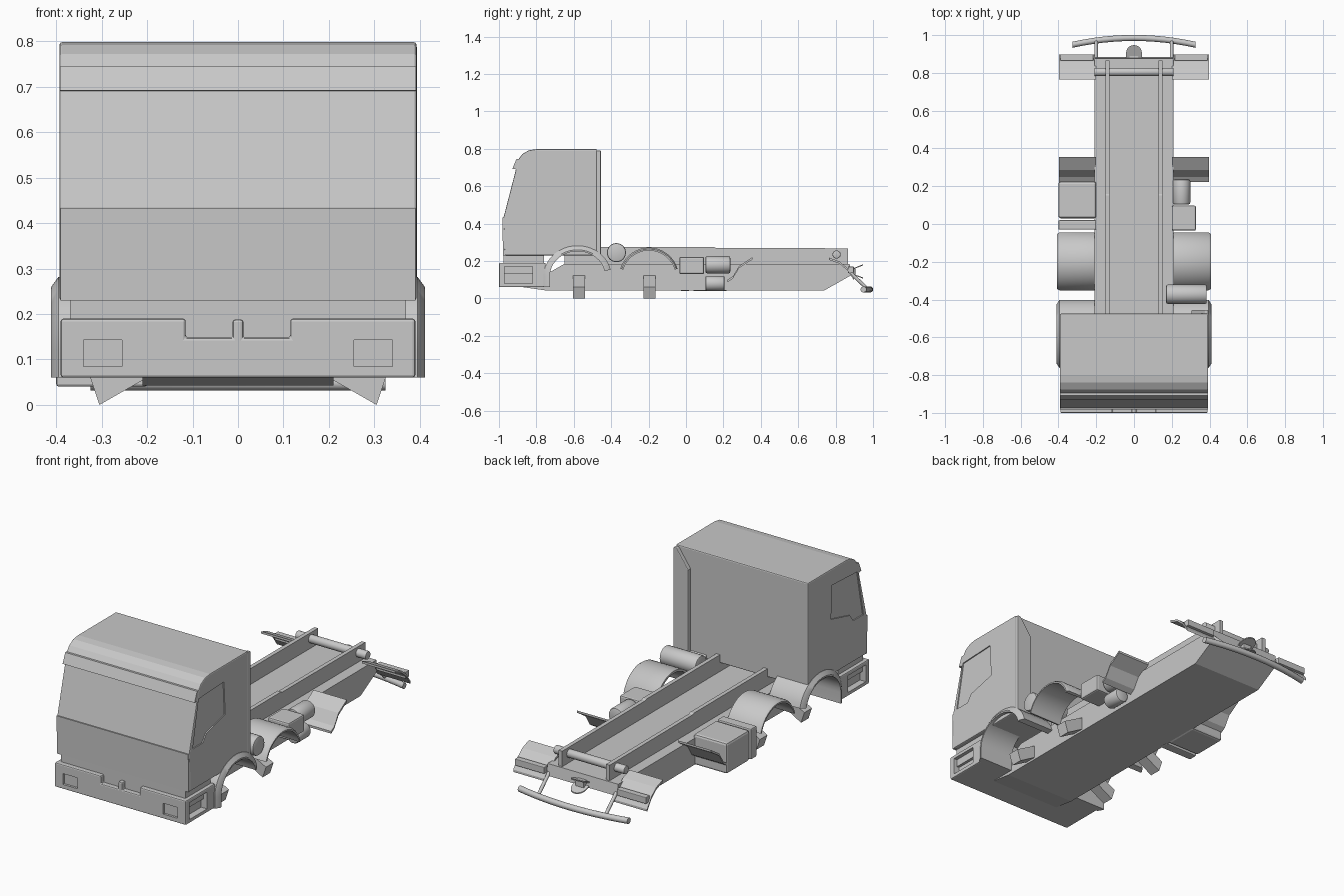
import bpy, bmesh, math
from mathutils import Vector

if "Cube" in bpy.data.objects:
    bpy.data.objects.remove(bpy.data.objects["Cube"])

grey = bpy.data.materials.new("plain grey")
grey.diffuse_color = (0.58, 0.58, 0.58, 1)
grey.use_nodes = True
grey.node_tree.nodes["Principled BSDF"].inputs["Base Color"].default_value = grey.diffuse_color


def finish(name, bm, bevel=0.0, smooth=False):
    bmesh.ops.recalc_face_normals(bm, faces=bm.faces)
    me = bpy.data.meshes.new(name)
    bm.to_mesh(me)
    bm.free()
    ob = bpy.data.objects.new(name, me)
    bpy.context.collection.objects.link(ob)
    me.materials.append(grey)
    bpy.ops.object.select_all(action='DESELECT')
    ob.select_set(True)
    bpy.context.view_layer.objects.active = ob
    if bevel:
        m = ob.modifiers.new("bevel", 'BEVEL')
        m.width, m.segments, m.limit_method = bevel, 2, 'ANGLE'
        m.angle_limit = math.radians(40)
        bpy.ops.object.modifier_apply(modifier=m.name)
    if smooth:
        bpy.ops.object.shade_smooth_by_angle(angle=math.radians(35))
    return ob


def prism(name, pts, axis, a, b, bevel=0.0):
    """Extrude a profile: axis x takes (y, z) points, axis y takes (x, z)."""
    bm = bmesh.new()
    rings = [[bm.verts.new((t, p, q) if axis == 'x' else (p, t, q)) for p, q in pts] for t in (a, b)]
    bm.faces.new(rings[0])
    bm.faces.new(rings[1])
    n = len(pts)
    for i in range(n):
        j = (i + 1) % n
        bm.faces.new((rings[0][i], rings[0][j], rings[1][j], rings[1][i]))
    return finish(name, bm, bevel)


def box(name, x, y, z, bevel=0.0):
    return prism(name, [(y[0], z[0]), (y[1], z[0]), (y[1], z[1]), (y[0], z[1])], 'x', x[0], x[1], bevel)


def rod(name, p, q, r, bevel=0.0, sides=24):
    p, q = Vector(p), Vector(q)
    bm = bmesh.new()
    bmesh.ops.create_cone(bm, cap_ends=True, segments=sides, radius1=r, radius2=r, depth=(q - p).length)
    rot = (q - p).to_track_quat('Z', 'Y').to_matrix()
    for v in bm.verts:
        v.co = rot @ v.co + (p + q) / 2
    return finish(name, bm, bevel, True)


def cut(ob, cutters):
    for c in cutters:
        backup = ob.data.copy()
        m = ob.modifiers.new("cut", 'BOOLEAN')
        m.operation, m.object, m.solver = 'DIFFERENCE', c, 'EXACT'
        bpy.ops.object.select_all(action='DESELECT')
        bpy.context.view_layer.objects.active = ob
        ob.select_set(True)
        bpy.ops.object.modifier_apply(modifier=m.name)
        if len(ob.data.polygons) < len(backup.polygons):
            ob.data = backup
        bpy.data.objects.remove(c, do_unlink=True)


def strip(name, line, t, a, b):
    """Bent plate: a (y, z) line thickened downwards by t."""
    return prism(name, line + [(y, z - t) for y, z in reversed(line)], 'x', a, b)


def arch(name, s, cy, cz, section, a0, a1, drop=None, wide=1.0):
    """Sweep an (x, radius) section round a wheel centre."""
    path = [(math.radians(a0 + (a1 - a0) * i / 18), 0) for i in range(19)]
    if drop:
        path.append((math.radians(a1), -drop))
    bm = bmesh.new()
    rings = [[bm.verts.new((s * x, cy + wide * r * math.cos(a), cz + r * math.sin(a) + dz)) for x, r in section]
             for a, dz in path]
    n = len(section)
    for r0, r1 in zip(rings, rings[1:]):
        for i in range(n):
            bm.faces.new((r0[i], r0[(i + 1) % n], r1[(i + 1) % n], r1[i]))
    bm.faces.new(rings[0])
    bm.faces.new(rings[-1])
    return finish(name, bm, 0, True)


# Cab: side profile, then the wheel arch and side windows cut in
profile = [(-0.97, 0.23), (-0.975, 0.435), (-0.895, 0.745), (-0.875, 0.772), (-0.84, 0.792), (-0.80, 0.798),
           (-0.475, 0.798), (-0.475, 0.23)]
cab = prism("cab", profile, 'x', -0.393, 0.393, 0.006)
window = [(-0.945, 0.45), (-0.895, 0.70), (-0.68, 0.71), (-0.67, 0.53), (-0.83, 0.49), (-0.86, 0.45)]
cut(cab, [prism("window_cutter", window, 'x', s * 0.387, s * 0.45) for s in (-1, 1)] +
    [rod("wheel_cutter", (-0.6, -0.585, 0.12), (0.6, -0.585, 0.12), 0.146, 0, 40)])
prism("sun_visor", [(-0.90, 0.69), (-0.929, 0.692), (-0.907, 0.745), (-0.88, 0.745)], 'x', -0.392, 0.392)
prism("lower_front_panel", [(-0.968, 0.23), (-0.979, 0.23), (-0.981, 0.433), (-0.97, 0.433)], 'x', -0.391, 0.391)
box("grille_panel", (-0.37, 0.37), (-0.975, -0.76), (0.13, 0.235))
prism("rear_wing", [(0.394, 0.235), (0.394, 0.79), (0.375, 0.79), (0.305, 0.69), (0.305, 0.235)],
      'y', -0.48, -0.455, 0.004)

# Front bumper with notched top, lamp recesses and open sides
half = [(0.39, 0.06), (0.39, 0.19), (0.115, 0.19), (0.115, 0.148), (0.012, 0.148), (0.012, 0.188)]
bumper = prism("front_bumper", half + [(-x, z) for x, z in reversed(half)], 'y', -1.0, -0.75, 0.006)
cutters = []
for s in (-1, 1):
    cutters.append(box("lamp_cutter", sorted((s * 0.255, s * 0.34)), (-1.1, -0.988), (0.085, 0.143)))
    cutters.append(box("side_cutter", sorted((s * 0.355, s * 0.5)), (-0.97, -0.82), (0.08, 0.17)))
cut(bumper, cutters)

# Chassis body, frame rails and cross tube
prism("chassis_body", [(-0.87, 0.06), (-0.75, 0.043), (0.74, 0.043), (0.885, 0.125), (0.875, 0.185), (-0.65, 0.185)],
      'x', -0.21, 0.21)
for s in (-1, 1):
    prism("frame_rail", [(-0.65, 0.15), (0.865, 0.15), (0.865, 0.268), (0.16, 0.27), (0.15, 0.275), (-0.65, 0.275)],
          'x', s * 0.13, s * 0.152)
rod("cross_tube", (-0.21, 0.805, 0.235), (0.21, 0.805, 0.235), 0.022, 0.004)

for s in (-1, 1):
    # Wheel arches
    arch("front_wheel_arch", s, -0.58, 0.12, [(0.21, 0.162), (0.395, 0.162), (0.411, 0.14), (0.411, 0.132), (0.21, 0.132)],
         12, 180, 0.06, 1.12)
    arch("second_wheel_arch", s, -0.198, 0.112, [(0.21, 0.16), (0.395, 0.16), (0.408, 0.152), (0.408, 0.144), (0.21, 0.148)],
         17, 163)
    # Axle brackets
    for y in (-0.573, -0.195):
        prism("axle_bracket", [(s * 0.2, 0.06), (s * 0.305, 0.0), (s * 0.325, 0.06), (s * 0.2, 0.128)],
              'y', y - 0.032, y + 0.032)
    # Mudguards around the missing rear wheels, and tail lamps
    strip("middle_mudguard", [(0.223, 0.1), (0.25, 0.118), (0.285, 0.175), (0.355, 0.22)], 0.012, s * 0.2, s * 0.398)
    strip("rear_mudguard", [(0.765, 0.218), (0.82, 0.198), (0.86, 0.165), (0.898, 0.11)], 0.012, s * 0.2, s * 0.398)
    box("tail_lamp", sorted((s * 0.215, s * 0.39)), (0.865, 0.897), (0.135, 0.17), 0.003)
    # Rear bar arms
    rod("rear_bar_arm", (s * 0.2, 0.86, 0.155), (s * 0.2, 0.972, 0.05), 0.009, 0, 12)

# Curved rear protection bar
path = [(x, 0.985 - 0.035 * (x / 0.32) ** 2, 0.048) for x in [-0.325 + 0.65 * i / 12 for i in range(13)]]
bm = bmesh.new()
rings = [[bm.verts.new((x, y + 0.016 * math.cos(k * math.pi / 6), z + 0.016 * math.sin(k * math.pi / 6)))
          for k in range(12)] for x, y, z in path]
for r0, r1 in zip(rings, rings[1:]):
    for k in range(12):
        bm.faces.new((r0[k], r0[(k + 1) % 12], r1[(k + 1) % 12], r1[k]))
bm.faces.new(rings[0])
bm.faces.new(rings[-1])
finish("rear_bar", bm, 0, True)

# Tow coupling: block with two flared rounded jaws
box("coupling_block", (-0.025, 0.025), (0.87, 0.905), (0.125, 0.16), 0.003)
for z0, slope in ((0.152, 0.4), (0.128, -0.35)):
    bm = bmesh.new()
    outline = [(-0.042, 0.875)] + [(-0.042 * math.cos(a), 0.905 + 0.042 * math.sin(a))
               for a in [math.pi * i / 10 for i in range(11)]] + [(0.042, 0.875)]
    face = bm.faces.new([bm.verts.new((x, y, z0 + slope * (y - 0.885))) for x, y in outline])
    top = bmesh.ops.extrude_face_region(bm, geom=[face])
    bmesh.ops.translate(bm, vec=(0, 0, 0.006), verts=[v for v in top["geom"] if isinstance(v, bmesh.types.BMVert)])
    finish("coupling_jaw", bm)

# Right side equipment
rod("air_filter", (0.17, -0.372, 0.245), (0.385, -0.372, 0.245), 0.051, 0.008)
box("battery_box", (0.2, 0.328), (-0.035, 0.097), (0.13, 0.222), 0.008)
rod("upper_air_tank", (0.252, 0.103, 0.18), (0.252, 0.237, 0.18), 0.046, 0.01)
rod("lower_air_tank", (0.252, 0.103, 0.08), (0.252, 0.207, 0.08), 0.04, 0.01)

# Left side equipment
box("fuel_tank", (-0.4, -0.2), (0.03, 0.225), (0.04, 0.205), 0.012)
box("tank_end_box", (-0.4, -0.2), (-0.03, 0.02), (0.04, 0.205), 0.006)
